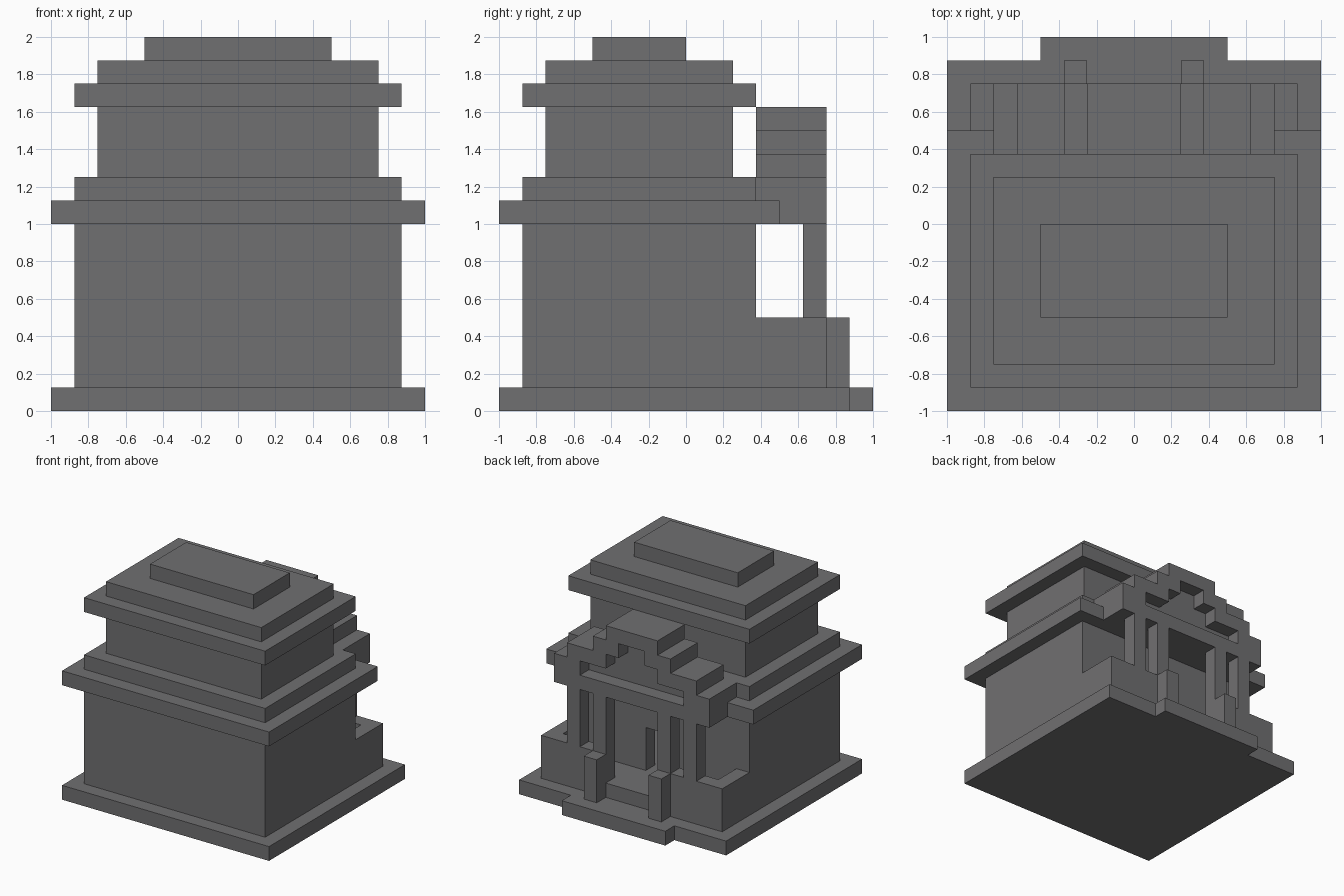
import bpy
import bmesh
from mathutils import Vector

U = 0.125  # building module: every part snaps to this size

cube = bpy.data.objects.get("Cube")
if cube:
    bpy.data.objects.remove(cube, do_unlink=True)

# One stone colour for everything
stone = bpy.data.materials.new("grey stone")
stone.use_nodes = True
colour = (0.163, 0.160, 0.166, 1)
stone.diffuse_color = colour
stone.node_tree.nodes["Principled BSDF"].inputs["Base Color"].default_value = colour


def extrude(name, outline, offset):
    """Solid from a flat outline of points swept by an offset, in modules."""
    bm = bmesh.new()
    face = bm.faces.new([bm.verts.new(Vector(p) * U) for p in outline])
    swept = bmesh.ops.extrude_face_region(bm, geom=[face])["geom"]
    verts = [v for v in swept if isinstance(v, bmesh.types.BMVert)]
    bmesh.ops.translate(bm, verts=verts, vec=Vector(offset) * U)
    bmesh.ops.recalc_face_normals(bm, faces=bm.faces)
    mesh = bpy.data.meshes.new(name)
    bm.to_mesh(mesh)
    bm.free()
    mesh.materials.append(stone)
    obj = bpy.data.objects.new(name, mesh)
    bpy.context.collection.objects.link(obj)
    return obj


def box(name, x0, x1, y0, y1, z0, z1):
    plan = [(x0, y0, z0), (x1, y0, z0), (x1, y1, z0), (x0, y1, z0)]
    return extrude(name, plan, (0, 0, z1 - z0))


def stepped(name, bottom, steps, y0, y1):
    """Symmetric stepped gable; steps are (half width, top height)."""
    side, low = [], bottom
    for half, top in steps:
        side += [(half, y0, low), (half, y0, top)]
        low = top
    mirror = [(-x, y, z) for x, y, z in reversed(side)]
    return extrude(name, side + mirror, (0, y1 - y0, 0))


def cut(obj, cutter):
    cutter.hide_render = True
    mod = obj.modifiers.new("cut", "BOOLEAN")
    mod.operation = "DIFFERENCE"
    mod.solver = "EXACT"
    mod.object = cutter
    bpy.context.view_layer.objects.active = obj
    bpy.ops.object.modifier_apply(modifier=mod.name)
    bpy.data.objects.remove(cutter, do_unlink=True)


# Ground slab with the projecting entrance step
half_plan = [(8, -8, 0), (8, 7, 0), (4, 7, 0), (4, 8, 0)]
extrude("ground_slab", half_plan + [(-x, y, z) for x, y, z in reversed(half_plan)], (0, 0, 1))

# Main hall and terrace in one L-shaped section, then hollowed
section = [(-7, 1), (6, 1), (6, 4), (3, 4), (3, 8), (-7, 8)]
hall = extrude("hall_and_terrace", [(-7, y, z) for y, z in section], (14, 0, 0))
cut(hall, box("room_cutter", -6, 6, -6, 2, 2, 7.5))
cut(hall, box("door_cutter", -1, 1, 1.5, 3.5, 2, 5))
cut(hall, box("terrace_cutter", -6, 6, 3, 5, 2, 5))
cut(hall, box("entrance_cutter", -2, 2, 4.5, 6.5, 2, 5))

# Stacked cornices, upper storey and roof: half width, back and front, heights
tiers = [
    ("lower_cornice", 8, -8, 4, 8, 9),
    ("lower_roof_step", 7, -7, 3, 9, 10),
    ("upper_storey", 6, -6, 2, 10, 13),
    ("upper_cornice", 7, -7, 3, 13, 14),
    ("upper_roof_step", 6, -6, 2, 14, 15),
    ("roof_cap", 4, -4, 0, 15, 16),
]
for name, half, y0, y1, z0, z1 in tiers:
    box(name, -half, half, y0, y1, z0, z1)

# Portico gable with a stepped recess in its face
gable = stepped("portico_gable", 8, [(6, 10), (5, 11), (3, 12), (2, 13)], 3, 6)
cut(gable, stepped("recess_cutter", 9, [(4, 10), (2, 11), (1, 12)], 5, 6.5))

# Columns and the pedestals flanking the entrance
for side, s in (("left", 1), ("right", -1)):
    for place, x in (("inner", 2.5), ("outer", 4.5)):
        box(f"{side}_{place}_column", s * x - 0.5, s * x + 0.5, 5, 6, 4, 8)
    box(f"{side}_pedestal", s * 2.5 - 0.5, s * 2.5 + 0.5, 6, 7, 1, 4)
